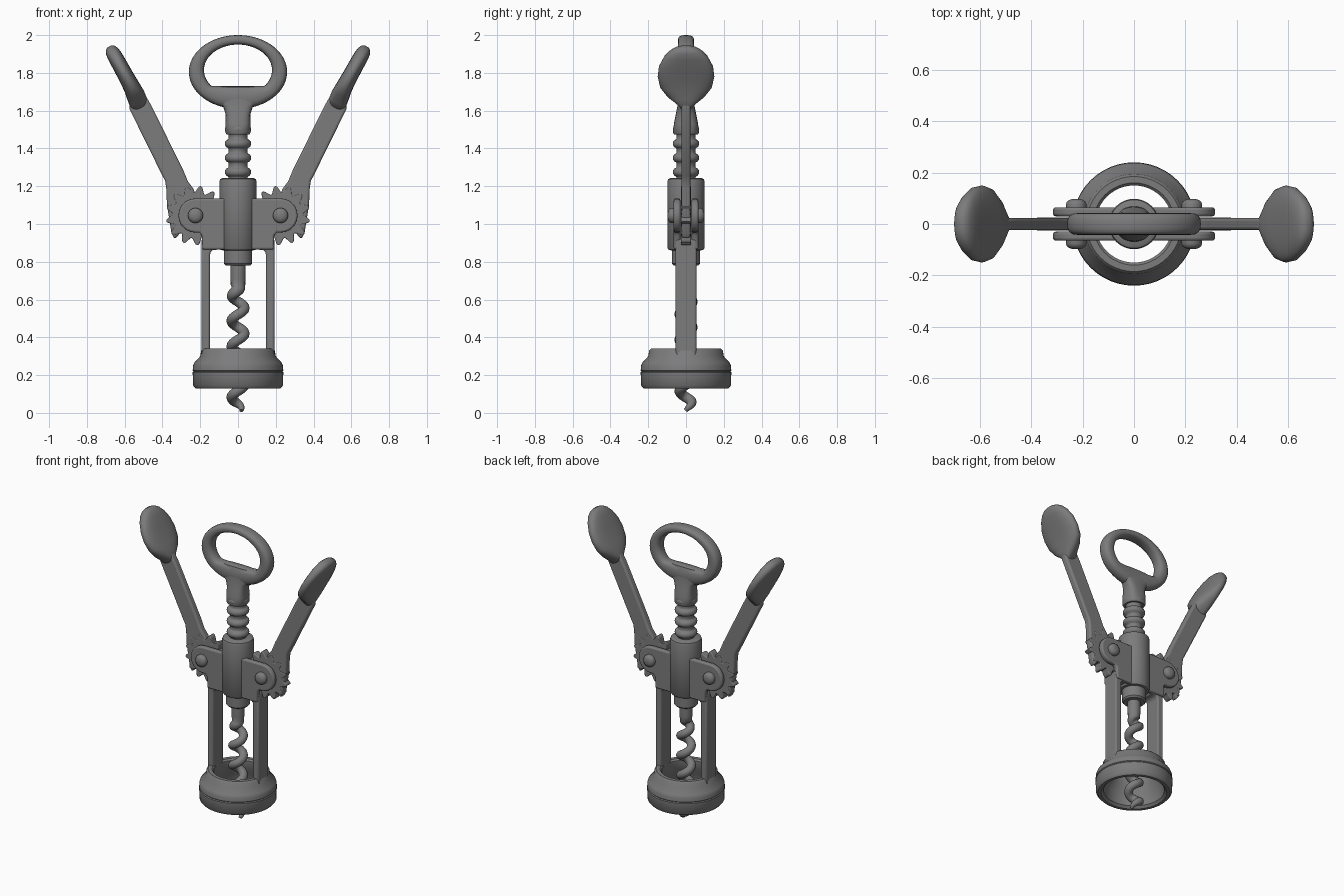
import bpy, bmesh
from math import sin, cos, pi, radians, copysign
from mathutils import Vector

cube = bpy.data.objects.get("Cube")
if cube:
    bpy.data.objects.remove(cube)

metal = bpy.data.materials.new("grey metal")
metal.use_nodes = True
GREY = (0.2, 0.2, 0.205, 1)
metal.diffuse_color = GREY
metal.node_tree.nodes["Principled BSDF"].inputs["Base Color"].default_value = GREY


def finish(name, bm, bevel=0, mirror="", angle=40):
    bmesh.ops.recalc_face_normals(bm, faces=bm.faces)
    mesh = bpy.data.meshes.new(name)
    bm.to_mesh(mesh)
    bm.free()
    mesh.materials.append(metal)
    ob = bpy.data.objects.new(name, mesh)
    bpy.context.collection.objects.link(ob)
    bpy.ops.object.select_all(action="DESELECT")
    ob.select_set(True)
    bpy.context.view_layer.objects.active = ob
    bpy.ops.object.shade_smooth_by_angle(angle=radians(angle))
    if bevel:
        mod = ob.modifiers.new("Bevel", "BEVEL")
        mod.width, mod.segments = bevel, 3
        mod.limit_method, mod.angle_limit = "ANGLE", radians(50)
    if mirror:
        mod = ob.modifiers.new("Mirror", "MIRROR")
        mod.use_axis = ["X" in mirror, "Y" in mirror, False]
        mod.use_mirror_merge = False
    return ob


def section(centre, u, v, hu, hv, n=2, count=32):
    """Superellipse outline around a centre, in the plane of u and v."""
    pts = []
    for i in range(count):
        c, s = cos(2 * pi * i / count), sin(2 * pi * i / count)
        a = copysign(abs(c) ** (2 / n), c) * hu
        b = copysign(abs(s) ** (2 / n), s) * hv
        pts.append(Vector(centre) + Vector(u) * a + Vector(v) * b)
    return pts


def loft(name, sections, closed=False, **kw):
    bm = bmesh.new()
    rings = [[bm.verts.new(p) for p in s] for s in sections]
    pairs = list(zip(rings, rings[1:]))
    if closed:
        pairs.append((rings[-1], rings[0]))
    else:
        bm.faces.new(rings[0])
        bm.faces.new(rings[-1])
    for a, b in pairs:
        for i in range(len(a)):
            j = (i + 1) % len(a)
            bm.faces.new((a[i], a[j], b[j], b[i]))
    return finish(name, bm, **kw)


X, Y, Z = Vector((1, 0, 0)), Vector((0, 1, 0)), Vector((0, 0, 1))


def lathe(name, profile, closed=False, **kw):
    rings = [section((0, 0, z), X, Y, r, r, count=48) for r, z in profile]
    return loft(name, rings, closed, **kw)


def extrude(name, outline, y0, y1, **kw):
    """Extrude an (x, z) outline along y."""
    return loft(name, [[Vector((x, y, z)) for x, z in outline] for y in (y0, y1)], **kw)


# Bell-shaped base ring, open in the middle
lathe("base_ring", [(0.15, 0.33), (0.16, 0.34), (0.185, 0.34), (0.195, 0.33), (0.2, 0.3),
                    (0.232, 0.265), (0.238, 0.25), (0.24, 0.225), (0.235, 0.22), (0.24, 0.215),
                    (0.238, 0.145), (0.225, 0.13), (0.205, 0.13), (0.19, 0.145),
                    (0.185, 0.22), (0.15, 0.27)], closed=True)

# Frame posts joined by a bridge under the housing
extrude("frame_post", [(0.148, 0.3), (0.193, 0.3), (0.193, 0.92), (0.1, 0.92), (0.1, 0.865),
                       (0.133, 0.862), (0.145, 0.85), (0.148, 0.835)], -0.055, 0.055,
        bevel=0.01, mirror="X")

# Front and back housing plates with rounded ends
PIVOT = Vector((0.225, 0, 1.045))
half = [(0, 0.865), (0.19, 0.865), (0.192, 0.94), (0.205, 0.955)]
half += [(PIVOT.x + 0.09 * cos(a), PIVOT.z + 0.09 * sin(a))
         for a in [radians(-90 + 15 * i) for i in range(13)]]
half += [(0, 1.135)]
outline = half + [(-x, z) for x, z in reversed(half[1:-1])]
extrude("housing_plate", outline, -0.065, -0.03, bevel=0.01, mirror="Y")

# Rivets through the lever pivots
rivet = [(0.04, 0.06), (0.04, 0.077), (0.036, 0.087), (0.026, 0.094), (0.012, 0.098)]
loft("rivet", [section((PIVOT.x, -y, PIVOT.z), X, Z, r, r) for r, y in rivet], mirror="XY")

# Central barrel with the narrower sleeve below
lathe("barrel", [(0.066, 0.78), (0.075, 0.79), (0.075, 0.86), (0.09, 0.862), (0.098, 0.872),
                 (0.098, 1.225), (0.094, 1.237), (0.083, 1.243)])

# Ringed rack rod
rack = [(0.05, 1.2)]
for k in range(4):
    z = 1.275 + 0.075 * k
    rack += [(0.05, z - 0.028)]
    rack += [(0.047 + 0.023 * cos(radians(a)), z + 0.024 * sin(radians(a)))
             for a in range(-75, 76, 25)]
    rack += [(0.05, z + 0.028)]
lathe("rack_rod", rack)

# Neck blending from the rod into the grip
neck = [(1.475, 0.062, 0.064, 2.2), (1.485, 0.067, 0.069, 2.4), (1.53, 0.066, 0.064, 3),
        (1.58, 0.065, 0.054, 3), (1.62, 0.078, 0.046, 3), (1.65, 0.11, 0.042, 3),
        (1.7, 0.13, 0.04, 3), (1.725, 0.115, 0.03, 3)]
loft("handle_neck", [section((0, 0, z), X, Y, a, b, n) for z, a, b, n in neck])

# Oval grip with a flat-bottomed opening
grip = []
for i in range(72):
    c, s = cos(2 * pi * i / 72), sin(2 * pi * i / 72)
    outer = Vector((0.26 * c, 0, 1.805 + 0.195 * s))
    inner = Vector((0.18 * c, 0, max(1.73, 1.815 + 0.135 * s)))
    arm = (outer - inner) / 2
    grip.append(section((outer + inner) / 2, arm, Y, 1, 0.042, 2.6, 20))
loft("handle_grip", grip, closed=True)

# Lever gears
gear = []
for i in range(156):
    a = 2 * pi * i / 156
    r = 0.139 + 0.019 * cos(13 * (a - radians(100)))
    gear.append((PIVOT.x + r * cos(a), PIVOT.z + r * sin(a)))
extrude("lever_gear", gear, -0.026, 0.026, bevel=0.005, mirror="X")

# Lever arms
arm = [(0.2, 1.08), (0.235, 1.185), (0.265, 1.225), (0.29, 1.285), (0.455, 1.62), (0.495, 1.69),
       (0.57, 1.66), (0.575, 1.61), (0.4, 1.255), (0.386, 1.23), (0.38, 1.19), (0.376, 1.1),
       (0.352, 0.95), (0.335, 0.92), (0.28, 0.98)]
extrude("lever_arm", arm, -0.024, 0.024, bevel=0.012, mirror="X")

# Broad thumb paddles on the lever ends
outward = Vector((0.88, 0, -0.47))
paddle = [(0.512, 1.61, 0.04, 0.02), (0.526, 1.64, 0.05, 0.045), (0.541, 1.68, 0.05, 0.1),
          (0.562, 1.725, 0.045, 0.137), (0.592, 1.78, 0.042, 0.15), (0.622, 1.835, 0.041, 0.143),
          (0.65, 1.885, 0.04, 0.115), (0.667, 1.915, 0.036, 0.085), (0.677, 1.932, 0.026, 0.055),
          (0.681, 1.94, 0.012, 0.025)]
loft("lever_paddle", [section((x, 0, z), outward, Y, t, w, 2.5) for x, z, t, w in paddle],
     mirror="X", angle=60)

# Spiral worm: straight shank, then a coil tapering to the tip
worm = [section((0, 0, z), X, Y, 0.04, 0.04, count=16) for z in (0.8, 0.74, 0.71)]
steps, top, pitch = 150, 0.67, 0.135
for i in range(steps + 1):
    z = top + (0.012 - top) * i / steps
    a = 2 * pi * (z - 0.42) / pitch
    grow = min(1, i / 12)
    fade = min(1, 0.25 + z / 0.08)
    R = 0.034 * grow * min(1, 0.4 + z / 0.1)
    r = (0.038 - 0.011 * grow) * fade
    radial = Vector((cos(a), sin(a), 0))
    slope = 2 * pi * R / pitch
    tangent = (Vector((-sin(a), cos(a), 0)) * slope + Z).normalized()
    side = (X - tangent * X.dot(tangent)).normalized()
    worm.append(section(radial * R + Z * z, side, tangent.cross(side), r, r, count=16))
loft("spiral_worm", worm, angle=70)
